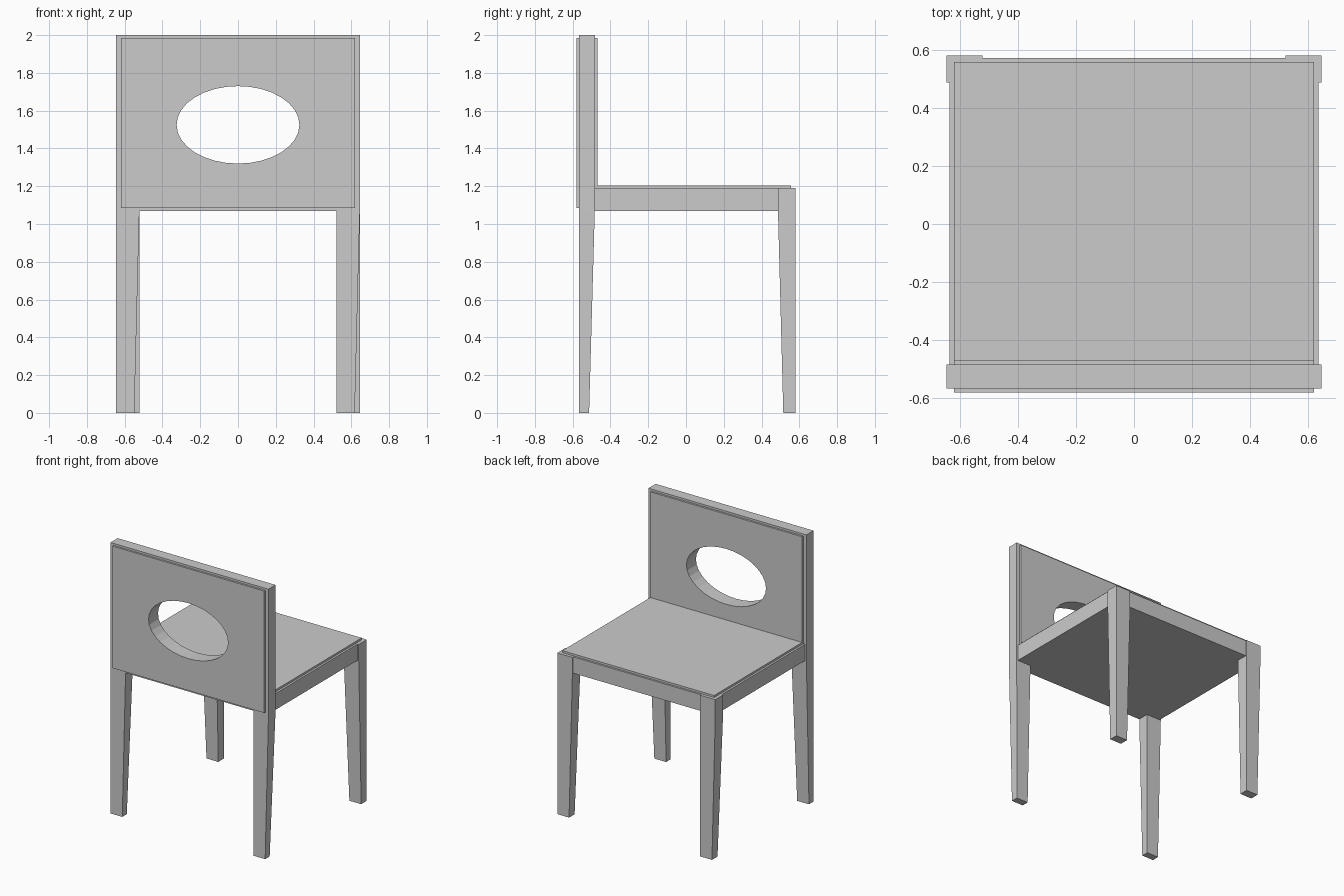
import bpy, bmesh, math

if "Cube" in bpy.data.objects:
    bpy.data.objects.remove(bpy.data.objects["Cube"])


def loft(name, rings, axis="z"):
    """Closed solid through rectangles (level, a0, a1, b0, b1) stacked along z or y."""
    bm = bmesh.new()
    loops = []
    for lv, a0, a1, b0, b1 in rings:
        pts = [(a0, b0), (a1, b0), (a1, b1), (a0, b1)]
        loops.append([bm.verts.new((a, b, lv) if axis == "z" else (a, lv, b))
                      for a, b in pts])
    for lo, hi in zip(loops, loops[1:]):
        for i in range(4):
            j = (i + 1) % 4
            bm.faces.new((lo[i], lo[j], hi[j], hi[i]))
    bm.faces.new(loops[0])
    bm.faces.new(loops[-1])
    bmesh.ops.recalc_face_normals(bm, faces=bm.faces)
    mesh = bpy.data.meshes.new(name)
    bm.to_mesh(mesh)
    bm.free()
    ob = bpy.data.objects.new(name, mesh)
    bpy.context.collection.objects.link(ob)
    return ob


W, IN = 0.645, 0.522          # outer and inner leg x
APRON, SEAT = 1.07, 1.19      # underside and top of the seat frame

# Legs: same taper direction left and right in front, turned half round at the rear
for side, x0 in (("left", -W), ("right", IN)):
    x1 = x0 + W - IN
    loft("front_leg_" + side, [(0, x0, x1 - 0.027, -0.566, -0.513),
                               (APRON, x0, x1, -0.566, -0.483)])
    loft("rear_leg_" + side, [(0, x0 + 0.027, x1, 0.515, 0.58),
                              (APRON, x0, x1, 0.487, 0.58),
                              (SEAT, x0, x1, 0.487, 0.58)])

# Seat frame with thin raised pad
loft("seat", [(APRON, -0.635, 0.635, -0.483, 0.571),
              (SEAT, -0.635, 0.635, -0.483, 0.571),
              (SEAT, -0.62, 0.62, -0.483, 0.557),
              (1.205, -0.62, 0.62, -0.483, 0.557)])

# Backrest frame with a raised panel on both faces
frame = (-W, W, APRON, 2.0)
panel = (-0.62, 0.62, 1.085, 1.985)
back = loft("backrest", [(-0.58, *panel), (-0.566, *panel), (-0.566, *frame),
                         (-0.483, *frame), (-0.483, *panel), (-0.469, *panel)], "y")

# Oval hand hole
bpy.ops.mesh.primitive_cylinder_add(vertices=32, radius=1, depth=0.5,
                                    location=(0, -0.525, 1.525),
                                    rotation=(math.pi / 2, 0, 0))
cutter = bpy.context.object
cutter.name = "hole_cutter"
cutter.scale = (0.325, 0.205, 1)
cutter.hide_render = True
mod = back.modifiers.new("hole", "BOOLEAN")
mod.operation = "DIFFERENCE"
mod.solver = "EXACT"
mod.object = cutter
bpy.context.view_layer.objects.active = back
bpy.ops.object.modifier_apply(modifier=mod.name)
bpy.data.objects.remove(cutter)
